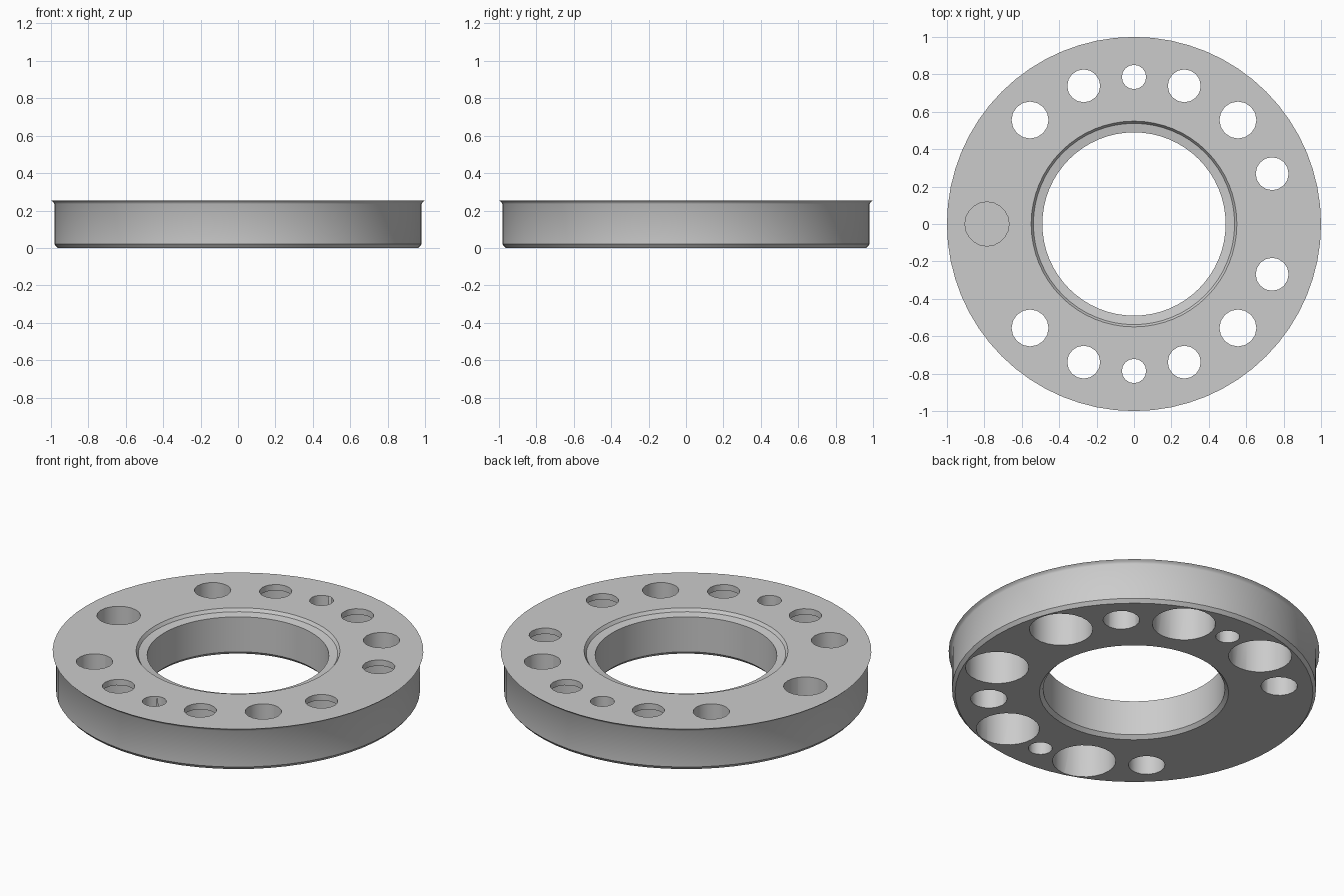
import bpy, bmesh, math

cube = bpy.data.objects.get("Cube")
if cube:
    bpy.data.objects.remove(cube)

metal = bpy.data.materials.new("grey metal")
metal.use_nodes = True
grey = (0.6, 0.6, 0.6, 1)
metal.diffuse_color = grey
metal.node_tree.nodes["Principled BSDF"].inputs["Base Color"].default_value = grey

HEIGHT = 0.254
PITCH = 0.786      # radius of the bolt circle
WEB = 0.035        # material left above each counterbore


def lathe(name, profile, sides):
    """Revolve a closed (radius, z) profile around the z axis."""
    bm = bmesh.new()
    rings = []
    for i in range(sides):
        a = math.tau * i / sides
        rings.append([bm.verts.new((r * math.cos(a), r * math.sin(a), z)) for r, z in profile])
    n = len(profile)
    for i in range(sides):
        p, q = rings[i], rings[(i + 1) % sides]
        for j in range(n):
            k = (j + 1) % n
            bm.faces.new((p[j], q[j], q[k], p[k]))
    bmesh.ops.recalc_face_normals(bm, faces=bm.faces)
    mesh = bpy.data.meshes.new(name)
    bm.to_mesh(mesh)
    bm.free()
    obj = bpy.data.objects.new(name, mesh)
    bpy.context.collection.objects.link(obj)
    mesh.materials.append(metal)
    return obj


def cut_hole(target, angle, radius, bottom, top, sides):
    """Cut one vertical round hole on the bolt circle."""
    a = math.radians(angle)
    bpy.ops.mesh.primitive_cylinder_add(
        vertices=sides, radius=radius, depth=top - bottom,
        location=(PITCH * math.cos(a), PITCH * math.sin(a), (top + bottom) / 2))
    cutter = bpy.context.object
    cutter.hide_render = True
    mod = target.modifiers.new("hole", "BOOLEAN")
    mod.operation = "DIFFERENCE"
    mod.solver = "EXACT"
    mod.object = cutter
    bpy.context.view_layer.objects.active = target
    bpy.ops.object.modifier_apply(modifier=mod.name)
    bpy.data.objects.remove(cutter)


# Ring body: chamfered base, flared top lip and a shallow seat around the bore
spacer = lathe("spacer_ring", [
    (0.51, 0), (0.965, 0), (0.982, 0.02), (0.982, 0.235), (0.988, 0.246), (1, HEIGHT),
    (0.55, HEIGHT), (0.538, 0.236), (0.49, 0.228), (0.49, 0.02)], 64)

# Through holes, mirrored across the x axis, some counterbored from below
for angle, radius, bored in [(20, 0.088, True), (45, 0.099, False), (70, 0.088, True),
                             (90, 0.065, False), (110, 0.088, True), (135, 0.099, False)]:
    for side in (1, -1):
        cut_hole(spacer, side * angle, radius, -0.1, HEIGHT + 0.1, 16)
        if bored:
            cut_hole(spacer, side * angle, 0.171, -0.1, HEIGHT - WEB, 24)
cut_hole(spacer, 180, 0.118, -0.1, HEIGHT + 0.1, 20)

# Smooth round walls, sharp rims
bpy.ops.object.select_all(action="DESELECT")
spacer.select_set(True)
bpy.context.view_layer.objects.active = spacer
bpy.ops.object.shade_smooth_by_angle(angle=math.radians(30))
